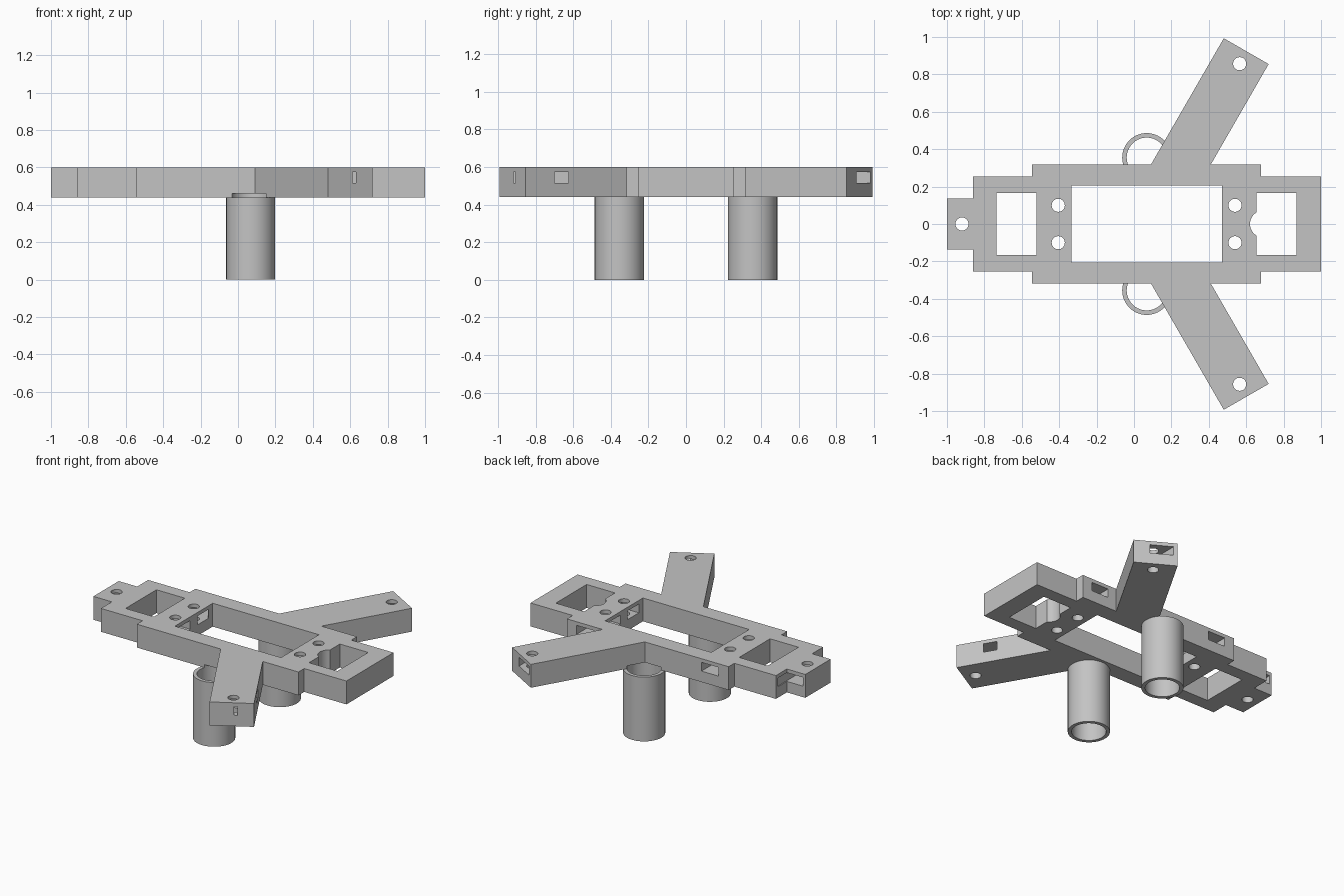
import bpy
import bmesh
from mathutils import Matrix

cube = bpy.data.objects.get("Cube")
if cube:
    bpy.data.objects.remove(cube, do_unlink=True)

BOTTOM, TOP = 0.44, 0.6

grey = bpy.data.materials.new("light grey")
grey.use_nodes = True
colour = (0.55, 0.55, 0.55, 1)
grey.diffuse_color = colour
grey.node_tree.nodes["Principled BSDF"].inputs["Base Color"].default_value = colour


def make(name, bm):
    bmesh.ops.recalc_face_normals(bm, faces=bm.faces)
    mesh = bpy.data.meshes.new(name)
    bm.to_mesh(mesh)
    bm.free()
    mesh.materials.append(grey)
    obj = bpy.data.objects.new(name, mesh)
    bpy.context.collection.objects.link(obj)
    return obj


def prism(name, outline, z0, z1):
    bm = bmesh.new()
    face = bm.faces.new([bm.verts.new((x, y, z0)) for x, y in outline])
    side = bmesh.ops.extrude_face_region(bm, geom=[face])["geom"]
    bmesh.ops.translate(bm, vec=(0, 0, z1 - z0),
                        verts=[v for v in side if isinstance(v, bmesh.types.BMVert)])
    return make(name, bm)


def box(name, x0, x1, y0, y1, z0, z1):
    return prism(name, [(x0, y0), (x1, y0), (x1, y1), (x0, y1)], z0, z1)


def cylinder(name, x, y, r, z0, z1, sides=48):
    bm = bmesh.new()
    bmesh.ops.create_cone(bm, cap_ends=True, segments=sides, radius1=r, radius2=r,
                          depth=z1 - z0, matrix=Matrix.Translation((x, y, (z0 + z1) / 2)))
    return make(name, bm)


def cut(target, cutter):
    mod = target.modifiers.new("cut", "BOOLEAN")
    mod.operation, mod.solver, mod.object = "DIFFERENCE", "EXACT", cutter
    bpy.context.view_layer.objects.active = target
    bpy.ops.object.modifier_apply(modifier=mod.name)
    bpy.data.objects.remove(cutter, do_unlink=True)


# Stepped plate with two splayed arms, mirrored across y
half = [(1, 0.255), (0.68, 0.255), (0.68, 0.317), (0.41, 0.317), (0.72, 0.855),
        (0.48, 0.993), (0.09, 0.317), (-0.545, 0.317), (-0.545, 0.255),
        (-0.86, 0.255), (-0.86, 0.137), (-1, 0.137)]
frame = prism("frame_plate", half + [(x, -y) for x, y in reversed(half)], BOTTOM, TOP)

# Three windows, the last with a rounded notch
for x0, x1, h in [(-0.735, -0.52, 0.167), (-0.335, 0.47, 0.205), (0.655, 0.87, 0.167)]:
    cut(frame, box("window_cutter", x0, x1, -h, h, 0.3, 0.7))
cut(frame, cylinder("notch_cutter", 0.692, 0, 0.072, 0.3, 0.7))

# Bolt holes, each with a nut slot running towards +y
inner = [(x, y) for x in (-0.405, 0.54) for y in (-0.1, 0.1)]
outer = [(-0.92, 0), (0.565, 0.857), (0.565, -0.857)]
SLOT = (0.515, 0.575)
for x, y in inner + outer:
    cut(frame, cylinder("hole_cutter", x, y, 0.035, 0.3, 0.7, 32))
    if (x, y) in outer or y > 0:
        cut(frame, box("slot_cutter", x - 0.064, x + 0.066, y - 0.06, y + 0.232, *SLOT))

# Nut slots opening into the central window
for x, y in inner:
    s = 1 if x < 0 else -1
    x0, x1 = sorted((x - s * 0.058, x + s * 0.2))
    cut(frame, box("slot_cutter", x0, x1, y - 0.061, y + 0.061, *SLOT))

# Hollow legs, whose bores run slightly into the plate
for side, y in (("left", 0.355), ("right", -0.355)):
    leg = cylinder(side + "_leg_tube", 0.068, y, 0.131, 0, BOTTOM, 64)
    cut(leg, cylinder("bore_cutter", 0.068, y, 0.107, -0.1, 0.7, 64))
    cut(frame, cylinder("bore_cutter", 0.068, y, 0.107, 0.3, 0.46, 64))

# Smooth round walls, crisp corners
bpy.ops.object.select_all(action="DESELECT")
for obj in bpy.context.collection.objects:
    if obj.name == "frame_plate" or obj.name.endswith("leg_tube"):
        obj.select_set(True)
bpy.context.view_layer.objects.active = frame
bpy.ops.object.shade_smooth_by_angle(angle=0.5)
